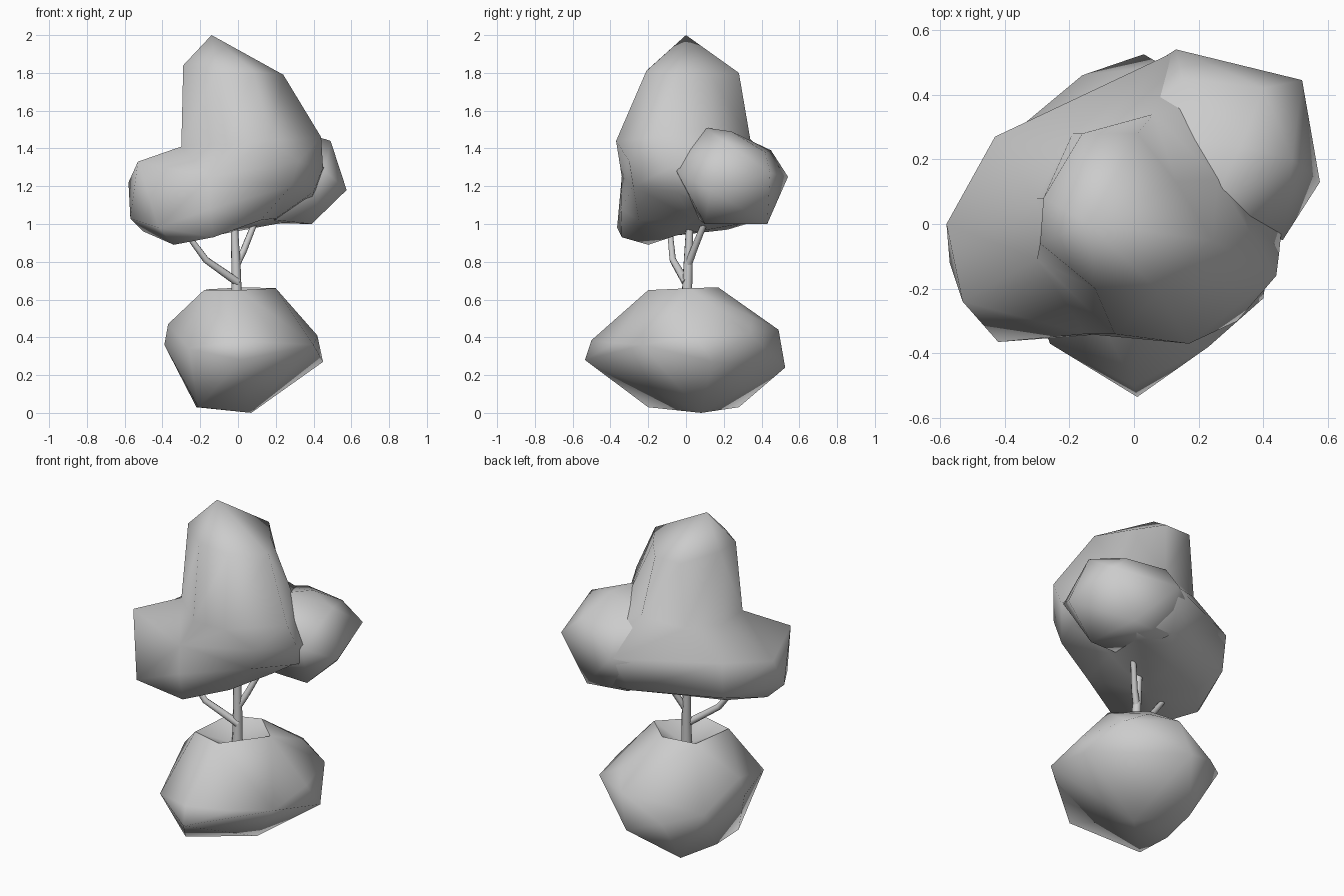
import bpy, bmesh, math

if "Cube" in bpy.data.objects:
    bpy.data.objects.remove(bpy.data.objects["Cube"])


def finish(obj, angle):
    bpy.ops.object.select_all(action='DESELECT')
    obj.select_set(True)
    bpy.context.view_layer.objects.active = obj
    bpy.ops.object.shade_smooth_by_angle(angle=math.radians(angle))


def to_object(bm, name, angle):
    bmesh.ops.recalc_face_normals(bm, faces=bm.faces[:])
    me = bpy.data.meshes.new(name)
    bm.to_mesh(me)
    bm.free()
    obj = bpy.data.objects.new(name, me)
    bpy.context.collection.objects.link(obj)
    finish(obj, angle)


def hull(name, pts, angle, dent=None):
    """Faceted lump from corner points; dent = (rim height, floor height) hollows the flat top."""
    bm = bmesh.new()
    for p in pts:
        bm.verts.new(p)
    bmesh.ops.convex_hull(bm, input=bm.verts[:])
    loose = [v for v in bm.verts if not v.link_faces]
    bmesh.ops.delete(bm, geom=loose, context='VERTS')
    if dent:
        top = [f for f in bm.faces if all(v.co.z > dent[0] for v in f.verts)]
        bmesh.ops.delete(bm, geom=top, context='FACES')
        rim = [e for e in bm.edges if e.is_boundary]
        floor = bm.verts.new((0, 0, dent[1]))
        for e in rim:
            bm.faces.new((e.verts[0], e.verts[1], floor))
    to_object(bm, name, angle)


def loft(name, bottom, rings, top, angle):
    """Skin a stack of irregular rings closed by a point at each end."""
    bm = bmesh.new()
    rows = [[bm.verts.new(p) for p in r] for r in rings]
    lo, hi = bm.verts.new(bottom), bm.verts.new(top)
    n = len(rows[0])
    for i in range(n):
        j = (i + 1) % n
        bm.faces.new((lo, rows[0][j], rows[0][i]))
        bm.faces.new((hi, rows[-1][i], rows[-1][j]))
        for a, b in zip(rows, rows[1:]):
            bm.faces.new((a[i], a[j], b[j], b[i]))
    bmesh.ops.triangulate(bm, faces=bm.faces[:])
    to_object(bm, name, angle)


def branch(name, pts):
    """Tapered tube; each point is x, y, z, radius."""
    cu = bpy.data.curves.new(name, 'CURVE')
    cu.dimensions = '3D'
    cu.bevel_depth = 1.0
    cu.bevel_resolution = 2
    cu.use_fill_caps = True
    sp = cu.splines.new('POLY')
    sp.points.add(len(pts) - 1)
    for q, (x, y, z, r) in zip(sp.points, pts):
        q.co = (x, y, z, 1)
        q.radius = r
    obj = bpy.data.objects.new(name, cu)
    bpy.context.collection.objects.link(obj)
    bpy.ops.object.select_all(action='DESELECT')
    obj.select_set(True)
    bpy.context.view_layer.objects.active = obj
    bpy.ops.object.convert(target='MESH')
    finish(bpy.context.view_layer.objects.active, 55)


# Lower round bush with a hollow where the trunk emerges
hull("lower_bush", [
    (-.21, -.20, .03), (.07, .08, 0), (-.22, .02, .03), (-.16, .28, .03),
    (.01, -.535, .28), (0, -.50, .385), (.45, .14, .27), (.42, .05, .41), (.40, -.23, .36),
    (.23, -.38, .37), (-.26, -.37, .34), (-.39, 0, .36), (-.37, .02, .47), (-.34, .31, .35),
    (-.16, .46, .30), (.03, .525, .24), (.09, .49, .44), (.34, .34, .42), (.19, .35, .51),
    (-.18, -.15, .65), (.01, -.20, .65), (.20, .02, .66), (.04, .17, .665), (-.15, .12, .655),
], 62, dent=(.6, .56))

# Trunk and its two side branches
branch("trunk", [(-.005, 0, .5, .031), (-.01, .01, .76, .026), (-.02, .02, 1.0, .02)])
branch("left_branch", [(0, 0, .69, .022), (-.17, -.07, .81, .018), (-.28, -.085, .96, .015)])
branch("right_branch", [(-.01, .01, .78, .02), (.03, .04, .86, .018), (.11, .12, 1.06, .015)])

# Main canopy: crown flowing into left and back lobes (rings run east to south-east)
loft("main_canopy", (-.12, -.05, .94), [
    [(.20, .03, 1.03), (.20, .28, 1.0), (-.08, .22, .97), (-.35, .12, .97),
     (-.50, -.06, .96), (-.34, -.20, .89), (-.13, -.34, .93), (.12, -.25, 1.02)],
    [(.40, -.05, 1.17), (.36, .42, 1.01), (.08, .42, 1.03), (-.42, .25, 1.05),
     (-.57, -.12, 1.03), (-.42, -.365, .98), (-.15, -.345, 1.08), (.28, -.28, 1.2)],
    [(.45, -.08, 1.3), (.50, .43, 1.27), (.12, .53, 1.25), (-.43, .27, 1.27),
     (-.58, 0, 1.22), (-.53, -.24, 1.33), (-.15, -.34, 1.25), (.32, -.30, 1.33)],
    [(.44, -.16, 1.46), (.26, .14, 1.50), (.06, .34, 1.45), (-.19, .28, 1.42),
     (-.30, .08, 1.40), (-.30, -.11, 1.41), (-.06, -.34, 1.42), (.17, -.37, 1.44)],
    [(.24, -.05, 1.79), (.13, .13, 1.79), (.01, .28, 1.8), (-.16, .28, 1.8),
     (-.28, .08, 1.83), (-.29, -.06, 1.84), (-.12, -.20, 1.82), (.08, -.21, 1.81)],
], (-.14, 0, 2.0), 75)

# Back right lobe of the canopy
hull("back_right_canopy", [
    (.26, .10, 1.51), (.33, .24, 1.49), (.49, .20, 1.44), (.575, .13, 1.18), (.52, .445, 1.27),
    (.13, .54, 1.25), (.40, .42, 1.38), (.15, .45, 1.39), (.39, .10, 1.0), (.36, .43, 1.0),
    (.10, .40, 1.01), (.12, .06, 1.03), (.46, -.05, 1.28), (-.09, .40, 1.2), (-.03, .30, 1.4),
], 65)
